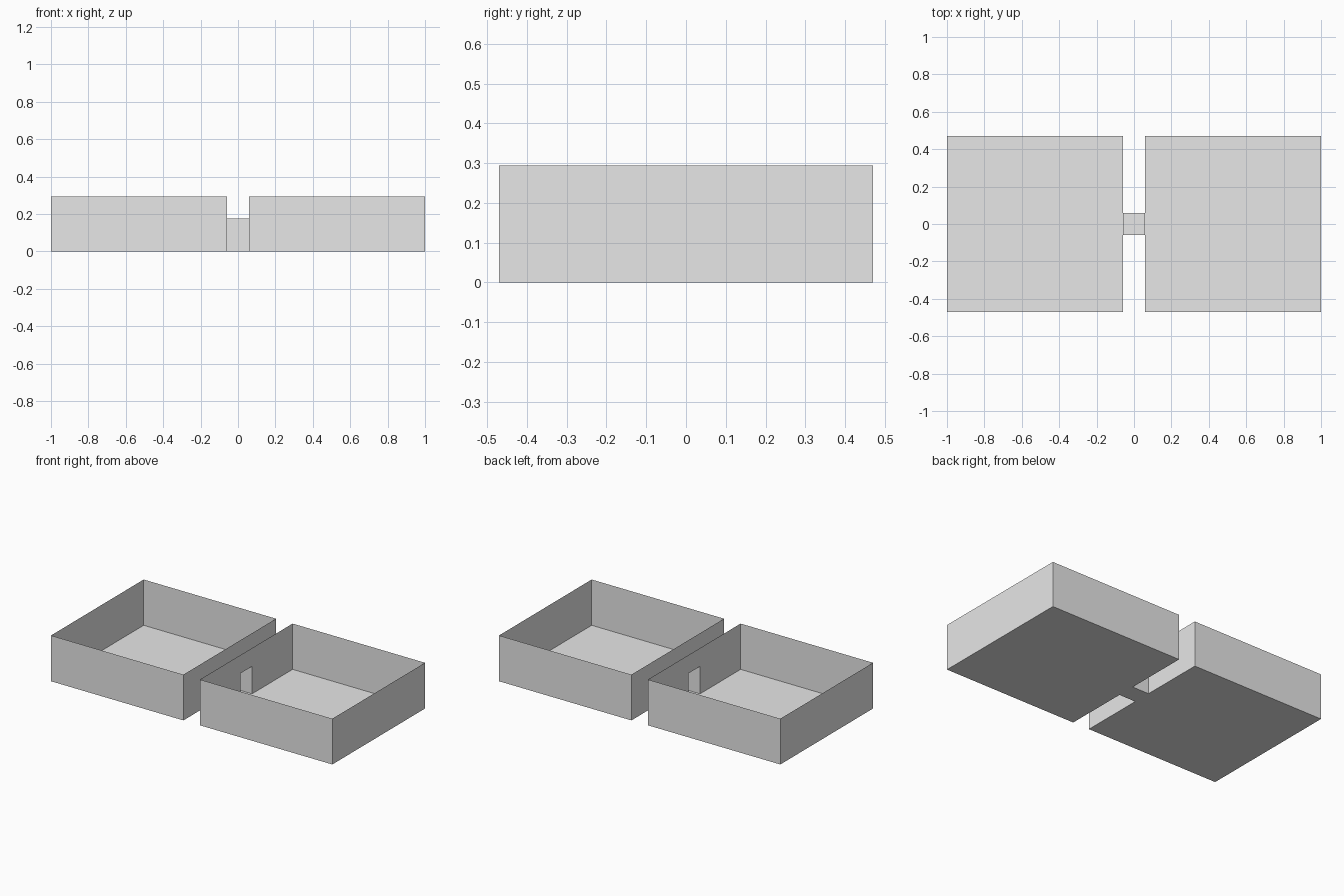
import bpy
import bmesh

ROOM = 0.941          # side of each square room
HALF = ROOM / 2
GAP = 0.0588          # half length and half width of the passage
WALL = 0.294          # room wall height
DOOR = 0.1765         # passage height

if "Cube" in bpy.data.objects:
    bpy.data.objects.remove(bpy.data.objects["Cube"], do_unlink=True)

grey = bpy.data.materials.new("plain grey")
grey.use_nodes = True
colour = (0.8, 0.8, 0.8, 1)
grey.diffuse_color = colour
grey.node_tree.nodes["Principled BSDF"].inputs["Base Color"].default_value = colour


def sheet_object(name, faces):
    """Join thin flat faces into one object."""
    bm = bmesh.new()
    for points in faces:
        bm.faces.new([bm.verts.new(p) for p in points])
    bmesh.ops.remove_doubles(bm, verts=bm.verts, dist=0.0001)
    bmesh.ops.recalc_face_normals(bm, faces=bm.faces)
    mesh = bpy.data.meshes.new(name)
    bm.to_mesh(mesh)
    bm.free()
    mesh.materials.append(grey)
    obj = bpy.data.objects.new(name, mesh)
    bpy.context.collection.objects.link(obj)


def level(x0, x1, y, z):
    return [(x0, -y, z), (x1, -y, z), (x1, y, z), (x0, y, z)]


def side(x0, x1, y, z):
    return [(x0, y, 0), (x1, y, 0), (x1, y, z), (x0, y, z)]


# Open-topped rooms, each with a doorway in its inner wall
for name, s in (("left_room", 1), ("right_room", -1)):
    inner, outer = s * GAP, s * (GAP + ROOM)
    doorway = [(-HALF, 0), (-GAP, 0), (-GAP, DOOR), (GAP, DOOR),
               (GAP, 0), (HALF, 0), (HALF, WALL), (-HALF, WALL)]
    sheet_object(name, [
        level(inner, outer, HALF, 0),
        side(inner, outer, -HALF, WALL),
        side(inner, outer, HALF, WALL),
        [(outer, -HALF, 0), (outer, HALF, 0), (outer, HALF, WALL), (outer, -HALF, WALL)],
        [(inner, y, z) for y, z in doorway],
    ])

# Covered passage between the doorways
sheet_object("passage", [
    level(-GAP, GAP, GAP, 0),
    level(-GAP, GAP, GAP, DOOR),
    side(-GAP, GAP, -GAP, DOOR),
    side(-GAP, GAP, GAP, DOOR),
])
